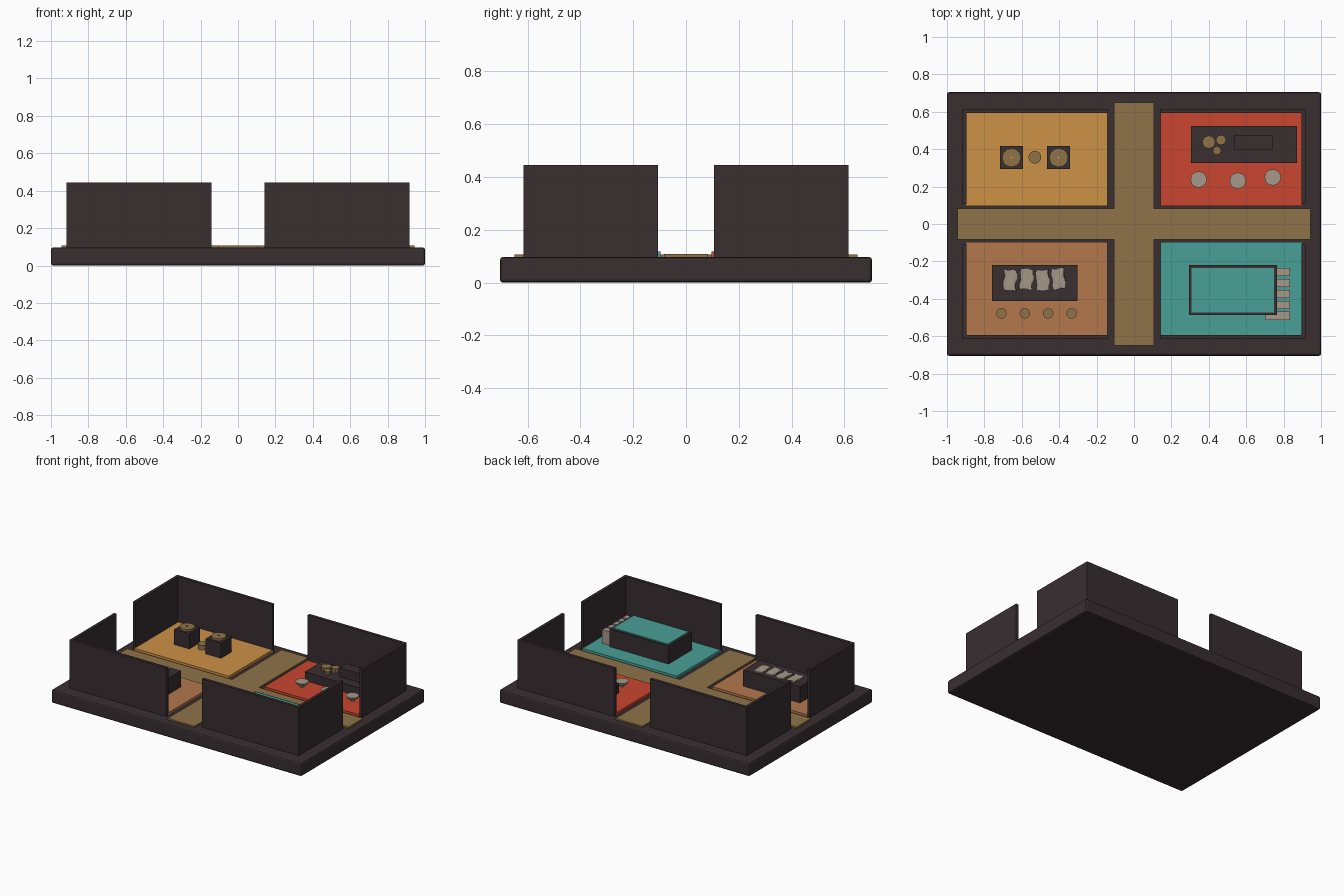
import bpy, bmesh, math

if "Cube" in bpy.data.objects:
    bpy.data.objects.remove(bpy.data.objects["Cube"])


def material(name, rgb):
    m = bpy.data.materials.new(name)
    lin = [((c / 255 + 0.055) / 1.055) ** 2.4 for c in rgb]
    m.diffuse_color = (*lin, 1)
    m.use_nodes = True
    m.node_tree.nodes["Principled BSDF"].inputs["Base Color"].default_value = m.diffuse_color
    return m


DARK = material("charcoal", (56, 46, 48))
TAN = material("tan", (142, 114, 72))
AMBER = material("amber", (205, 145, 70))
RED = material("brick_red", (200, 70, 46))
COPPER = material("copper", (180, 120, 77))
TEAL = material("teal", (72, 160, 150))
STONE = material("stone", (165, 153, 136))


def finish(name, bm, mat):
    mesh = bpy.data.meshes.new(name)
    bm.to_mesh(mesh)
    bm.free()
    mesh.materials.append(mat)
    ob = bpy.data.objects.new(name, mesh)
    bpy.context.collection.objects.link(ob)
    return ob


def box(name, x, y, z, mat, bevel=0):
    """Box from (min, max) ranges on each axis."""
    bm = bmesh.new()
    bmesh.ops.create_cube(bm, size=1)
    for v in bm.verts:
        for i, (a, b) in enumerate((x, y, z)):
            v.co[i] = (a + b) / 2 + v.co[i] * (b - a)
    if bevel:
        bmesh.ops.bevel(bm, geom=bm.edges[:], offset=bevel, segments=2,
                        profile=0.5, affect='EDGES')
    return finish(name, bm, mat)


def disc(name, x, y, z0, z1, r, mat, sides=12, top=None):
    """Upright cylinder, optionally tapered to a different top radius."""
    bm = bmesh.new()
    bmesh.ops.create_cone(bm, cap_ends=True, segments=sides, radius1=r,
                          radius2=r if top is None else top, depth=z1 - z0)
    bmesh.ops.translate(bm, verts=bm.verts, vec=(x, y, (z0 + z1) / 2))
    return finish(name, bm, mat)


BASE, FLOOR = 0.097, 0.117

# Base slab and crossing paths
box("base", (-1, 1), (-0.705, 0.705), (0, BASE), DARK, 0.012)
box("long_path", (-0.943, 0.943), (-0.083, 0.083), (BASE - 0.01, 0.108), TAN)
box("cross_path", (-0.107, 0.107), (-0.65, 0.65), (BASE - 0.01, 0.107), TAN)

# Four rooms: coloured floor, outer wall and end wall
for sx, sy, mat, label in ((-1, 1, AMBER, "amber"), (1, 1, RED, "red"),
                           (-1, -1, COPPER, "copper"), (1, -1, TEAL, "teal")):
    def span(s, a, b):
        return tuple(sorted((s * a, s * b)))
    box(label + "_floor", span(sx, 0.141, 0.9), span(sy, 0.097, 0.6),
        (BASE - 0.01, FLOOR), mat)
    box(label + "_long_wall", span(sx, 0.141, 0.916), span(sy, 0.594, 0.615),
        (BASE - 0.01, 0.445), DARK)
    box(label + "_end_wall", span(sx, 0.895, 0.916), span(sy, 0.107, 0.6),
        (BASE - 0.01, 0.445), DARK)

# Amber room: two pedestals with round plates and a stool between
for x in (-0.655, -0.403):
    box("pedestal", (x - 0.061, x + 0.061), (0.294, 0.416), (FLOOR, 0.227), DARK)
    disc("round_plate", x, 0.355, 0.227, 0.242, 0.051, TAN)
    disc("plate_knob", x, 0.355, 0.242, 0.247, 0.007, AMBER, 8)
disc("amber_stool", -0.53, 0.357, FLOOR, 0.15, 0.034, TAN, 16)

# Red room: counter with a box, cups and three pedestal stools
box("counter", (0.305, 0.871), (0.327, 0.523), (FLOOR, 0.18), DARK)
box("counter_box", (0.535, 0.741), (0.396, 0.476), (0.18, 0.245), DARK)
for x, y, r, h in ((0.4, 0.438, 0.035, 0.025), (0.465, 0.449, 0.027, 0.03),
                   (0.443, 0.393, 0.023, 0.022)):
    disc("cup", x, y, 0.18, 0.18 + h, r, TAN, 10)
for x, y in ((0.346, 0.238), (0.555, 0.231), (0.742, 0.249)):
    disc("stool_stem", x, y, FLOOR, 0.14, 0.014, STONE, 8)
    disc("stool_seat", x, y, 0.138, 0.157, 0.036, STONE, 12, 0.044)

# Copper room: table with four crumpled sheets and a row of stools
box("table", (-0.758, -0.303), (-0.412, -0.22), (FLOOR, 0.234), DARK)
for i, (x, y, turn) in enumerate(((-0.663, -0.3, -6), (-0.574, -0.294, -5),
                                  (-0.488, -0.301, 4), (-0.405, -0.292, 5))):
    bm = bmesh.new()
    bmesh.ops.create_grid(bm, x_segments=4, y_segments=6, size=0.5)
    a = math.radians(turn)
    for v in bm.verts:
        u, w = v.co.x, v.co.y
        px = u * 0.066 + 0.004 * math.sin(9 * w + i)
        py = w * 0.11 + 0.004 * math.sin(8 * u + 2 * i)
        v.co = (x + px * math.cos(a) - py * math.sin(a),
                y + px * math.sin(a) + py * math.cos(a),
                0.244 + 0.003 * math.sin(7 * u + 5 * w + i))
    sheet = finish("sheet", bm, STONE)
    solid = sheet.modifiers.new("thickness", 'SOLIDIFY')
    solid.thickness = 0.008
for x in (-0.709, -0.584, -0.459, -0.334):
    disc("copper_stool", x, -0.478, FLOOR, 0.15, 0.028, TAN, 16)

# Teal room: large block with a teal top and a row of side blocks
box("display_block", (0.293, 0.764), (-0.487, -0.219), (FLOOR, 0.245), DARK)
box("display_top", (0.308, 0.749), (-0.472, -0.234), (0.24, 0.252), TEAL)
for i in range(5):
    y = -0.257 - 0.0585 * i
    box("side_block", (0.702, 0.835), (y - 0.022, y + 0.022), (FLOOR, 0.215), STONE)
